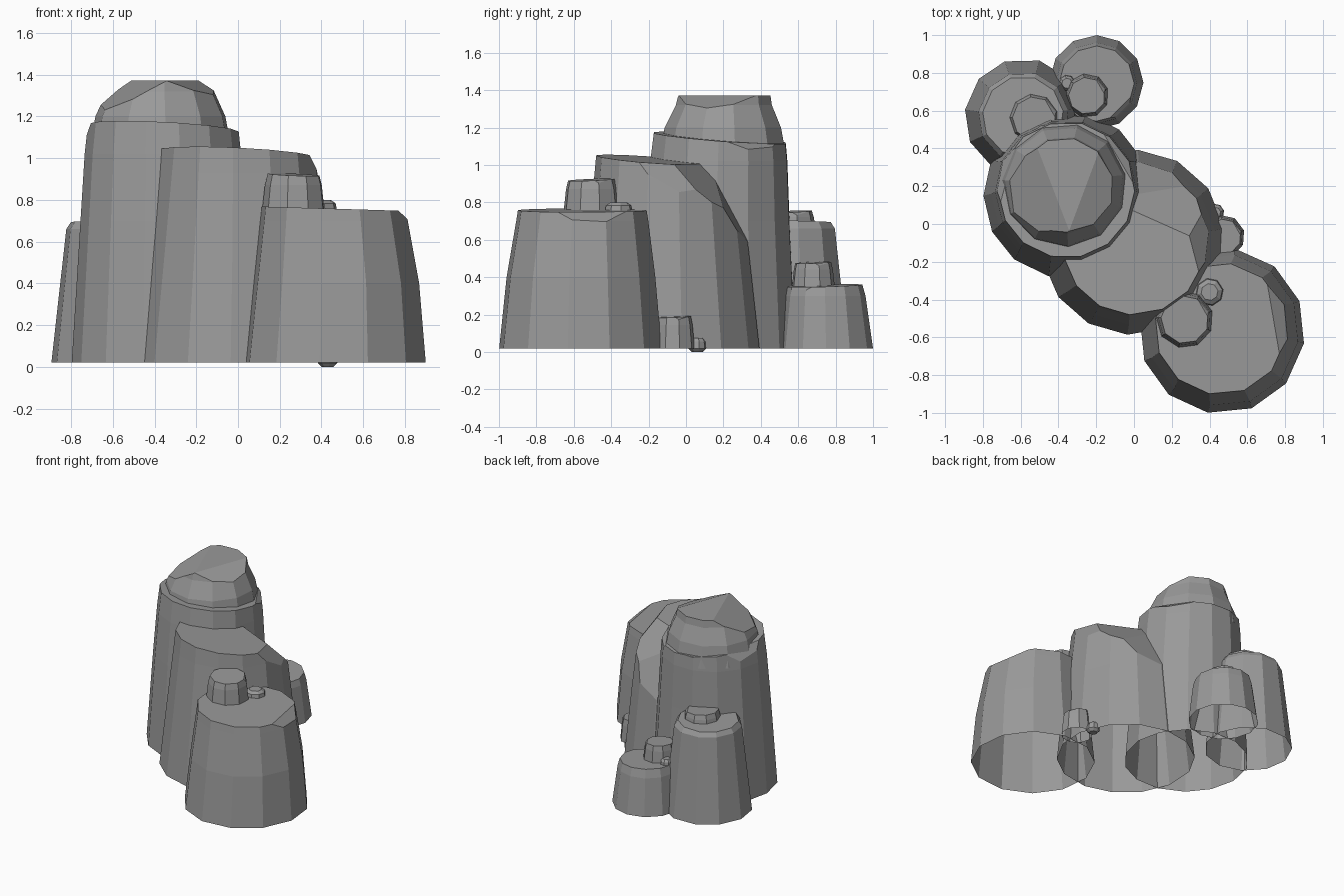
import bpy, bmesh, math, random
from mathutils import Vector

if "Cube" in bpy.data.objects:
    bpy.data.objects.remove(bpy.data.objects["Cube"])

random.seed(4)
stone = bpy.data.materials.new("grey stone")
stone.diffuse_color = (0.32, 0.32, 0.32, 1)
stone.use_nodes = True
stone.node_tree.nodes["Principled BSDF"].inputs["Base Color"].default_value = stone.diffuse_color


def finish(bm, name):
    bmesh.ops.recalc_face_normals(bm, faces=bm.faces)
    me = bpy.data.meshes.new(name)
    bm.to_mesh(me)
    bm.free()
    me.materials.append(stone)
    ob = bpy.data.objects.new(name, me)
    bpy.context.collection.objects.link(ob)


def rock(name, rings, sides=12, cuts=(), phase=0.0, jitter=0.04, closed=False):
    """Faceted column, open below. rings: (x, y, z, radius); cuts: (point, normal) planes chop it."""
    bm = bmesh.new()
    angs = [phase + (i + random.uniform(-jitter, jitter)) * math.tau / sides for i in range(sides)]
    loops = [[bm.verts.new((x + r * math.cos(a), y + r * math.sin(a), z)) for a in angs]
             for x, y, z, r in rings]
    for lo, hi in zip(loops, loops[1:]):
        for i in range(sides):
            j = (i + 1) % sides
            bm.faces.new((lo[i], lo[j], hi[j], hi[i]))
    bm.faces.new(loops[-1])
    bm.faces.new(loops[0][::-1])
    for co, no in cuts:
        res = bmesh.ops.bisect_plane(bm, geom=bm.verts[:] + bm.edges[:] + bm.faces[:], dist=1e-5,
                                     plane_co=Vector(co), plane_no=Vector(no).normalized(),
                                     clear_outer=True)
        edges = [e for e in res["geom_cut"] if isinstance(e, bmesh.types.BMEdge)]
        if len(edges) > 2:
            bmesh.ops.edgeloop_fill(bm, edges=edges)
    if not closed:
        zmin = min(v.co.z for v in bm.verts)
        bmesh.ops.delete(bm, geom=[f for f in bm.faces if all(v.co.z < zmin + 1e-4 for v in f.verts)],
                         context="FACES_ONLY")
    finish(bm, name)


# tall back rock: ledge towards the front, chopped cap above
rock("tall_rock",
     [(-.355, .155, .02, .442), (-.358, .165, .7, .397), (-.36, .175, 1.02, .375), (-.36, .18, 1.25, .35)],
     14, [((-.37, .0, 1.16), (.05, .08, 1)),
          ((-.06, .35, 1.10), (.6, .4, .8)),
          ((-.36, .53, 1.12), (0, .6, .5)),
          ((-.69, .3, 1.10), (-.6, .2, .4))])
rock("tall_rock_cap",
     [(-.37, .2, 1.04, .345), (-.37, .2, 1.20, .315), (-.37, .205, 1.32, .26), (-.37, .21, 1.42, .24)],
     11, [((-.3, .2, 1.372), (0, 0, 1)),
          ((-.53, .45, 1.372), (-.13, -.05, .237)),
          ((-.2, .2, 1.35), (.4, -.15, 1))], .2)

# middle rock, sloping down to the back
rock("middle_rock",
     [(-.005, -.097, .02, .49), (0, -.1, .55, .435), (0, -.1, .93, .392), (0, -.105, 1.12, .37)],
     14, [((0, -.1, 1.02), (.05, .08, 1)),
          ((.1, .04, .99), (.3, .65, .7)),
          ((.05, .22, .79), (.12, .85, .45)),
          ((.33, -.08, .96), (.8, .25, .6))], .17)

# front rock with flat top
rock("front_rock",
     [(.465, -.565, .02, .44), (.47, -.562, .4, .403), (.46, -.555, .70, .358), (.455, -.555, .80, .342)],
     12, [((.45, -.56, .758), (.03, .0, 1)),
          ((.77, -.5, .725), (.6, .1, .8))], -.16, .02)

# back left rocks
rock("left_rock",
     [(-.585, .565, .02, .312), (-.585, .565, .35, .275), (-.585, .565, .66, .24), (-.585, .565, .705, .21)],
     11, [((-.6, .57, .698), (-.02, .02, 1))], .16)
rock("back_rock",
     [(-.2, .75, .02, .25), (-.2, .745, .30, .215), (-.2, .745, .37, .195)],
     12, [((-.2, .75, .355), (.03, -.03, 1)), ((-.05, .62, .335), (.5, -.5, .8))], 0, .03)

# small stones on and beside the big rocks: x, y, bottom, top, radius, sides
for name, x, y, z0, z1, r, n in (
        ("stone_on_left_rock", -.53, .56, .64, .755, .138, 9),
        ("stone_on_back_rock", -.25, .68, .34, .482, .118, 9),
        ("stone_on_front_rock", .268, -.505, .73, .925, .155, 9),
        ("side_stone", .475, -.065, .02, .192, .112, 9)):
    h = z1 - z0
    rock(name, [(x, y, z0, r), (x, y, z0 + .72 * h, r * .90), (x, y, z1 + .02, r * .78)], n,
         [((x, y, z1 - .004), (.04, -.04, 1)), ((x + r * .7, y + r * .3, z1 - .01), (.6, .3, .7))], .3)

# pebbles: x, y, bottom, top, radius
for name, x, y, z0, z1, r in (
        ("front_pebble", .40, -.36, .735, .80, .075),
        ("back_pebble", -.355, .745, .33, .40, .045),
        ("side_pebble", .43, .06, .0, .075, .048)):
    h = z1 - z0
    rock(name, [(x, y, z0, r * .6), (x, y, z0 + .25 * h, r), (x, y, z0 + .75 * h, r * .92),
                (x, y, z1, r * .6)], 8, (), .2, closed=True)
